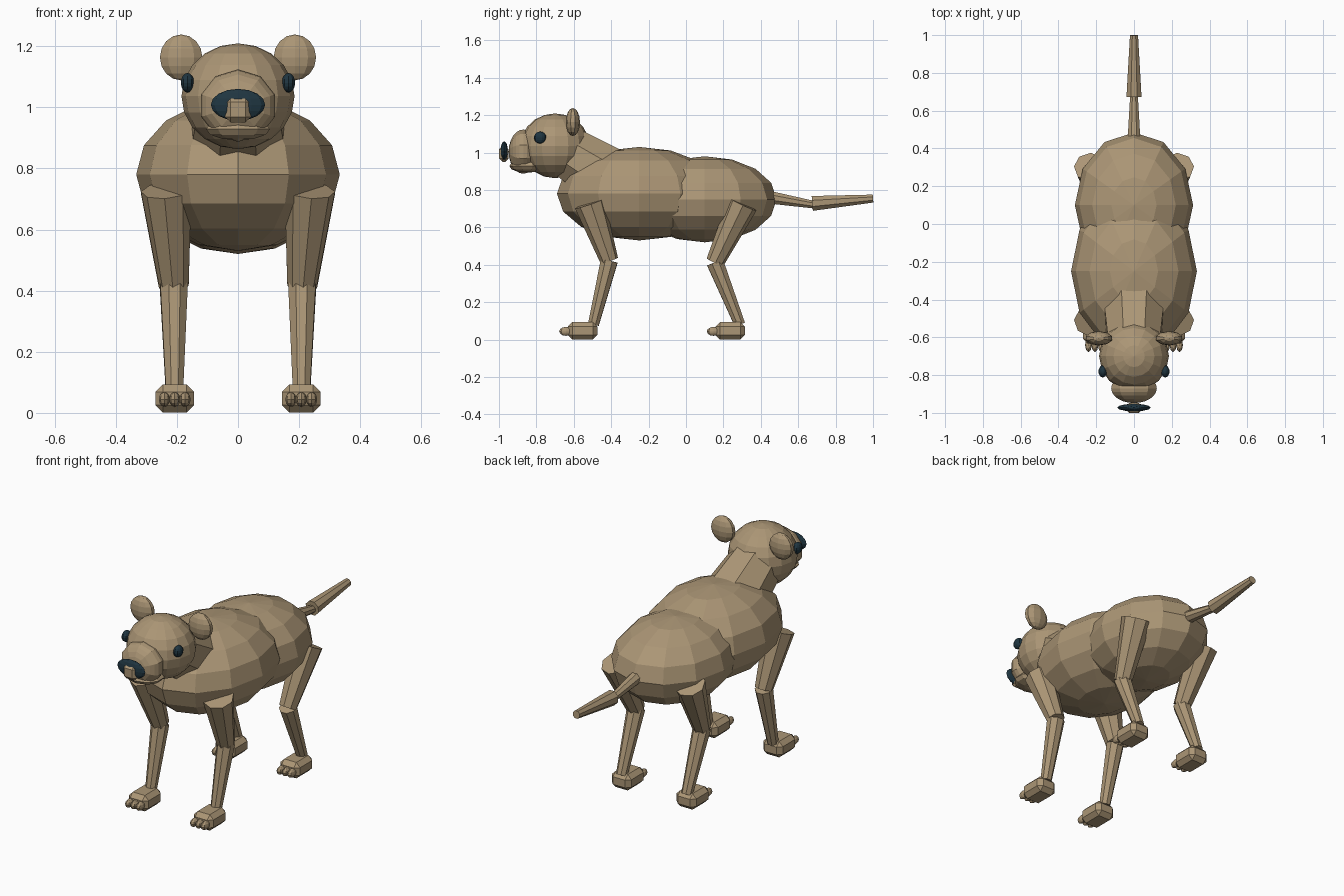
import bpy, bmesh, math
from mathutils import Vector, Matrix

if "Cube" in bpy.data.objects:
    bpy.data.objects.remove(bpy.data.objects["Cube"])


def material(name, rgb):
    m = bpy.data.materials.new(name)
    m.diffuse_color = (*rgb, 1)
    m.use_nodes = True
    m.node_tree.nodes["Principled BSDF"].inputs["Base Color"].default_value = m.diffuse_color
    return m


FUR = material("tan_fur", (0.41, 0.305, 0.18))
DARK = material("dark_blue_black", (0.014, 0.036, 0.052))


def finish(name, bm, mat):
    bmesh.ops.recalc_face_normals(bm, faces=bm.faces)
    me = bpy.data.meshes.new(name)
    bm.to_mesh(me)
    bm.free()
    me.materials.append(mat)
    ob = bpy.data.objects.new(name, me)
    bpy.context.collection.objects.link(ob)
    return ob


def ellipsoid(name, centre, radii, seg=12, rings=8, mat=FUR, tilt=0):
    bm = bmesh.new()
    m = (Matrix.Translation(centre) @ Matrix.Rotation(tilt, 4, 'X')
         @ Matrix.Diagonal((*radii, 1)))
    bmesh.ops.create_uvsphere(bm, u_segments=seg, v_segments=rings, radius=1, matrix=m)
    return finish(name, bm, mat)


def limb(name, a, b, ra, rb, sides=8):
    """Tapered prism from point a to point b."""
    a, b = Vector(a), Vector(b)
    d = b - a
    rot = Vector((0, 0, 1)).rotation_difference(d).to_matrix().to_4x4()
    m = (Matrix.Translation((a + b) / 2) @ rot
         @ Matrix.Rotation(math.pi / sides, 4, 'Z'))
    bm = bmesh.new()
    bmesh.ops.create_cone(bm, cap_ends=True, segments=sides, radius1=ra, radius2=rb,
                          depth=d.length, matrix=m)
    return finish(name, bm, FUR)


def block(name, centre, size, bevel):
    bm = bmesh.new()
    m = Matrix.Translation(centre) @ Matrix.Diagonal((*size, 1))
    bmesh.ops.create_cube(bm, size=1, matrix=m)
    bmesh.ops.bevel(bm, geom=bm.edges[:], offset=bevel, segments=1, affect='EDGES')
    return finish(name, bm, FUR)


# Torso and neck
ellipsoid("chest", (0, -0.25, 0.78), (0.333, 0.44, 0.25))
ellipsoid("hips", (0, 0.10, 0.75), (0.313, 0.385, 0.23))
limb("neck", (0, -0.42, 0.87), (0, -0.66, 1.02), 0.175, 0.145)

# Head
ellipsoid("head", (0, -0.70, 1.036), (0.185, 0.185, 0.173), 16, 10)
ellipsoid("muzzle", (0, -0.87, 1.005), (0.127, 0.118, 0.078), 10, 12, tilt=math.pi / 2).scale = (1, 1, 1)
ellipsoid("jaw", (0, -0.85, 0.928), (0.11, 0.095, 0.036), 10, 6)
ellipsoid("nose", (0, -0.972, 1.008), (0.089, 0.02, 0.052), 12, 8, DARK)
block("muzzle_tip", (0, -0.974, 0.993), (0.085, 0.052, 0.085), 0.018)

# Tail
limb("tail_base", (0, 0.44, 0.762), (0, 0.68, 0.722), 0.037, 0.022)
limb("tail_tip", (0, 0.675, 0.728), (0, 1.0, 0.754), 0.043, 0.023)

for s, side in ((-1, "left"), (1, "right")):
    # Ears and eyes
    ellipsoid(f"ear_{side}", (s * 0.186, -0.605, 1.163), (0.073, 0.038, 0.075), 10, 8)
    ellipsoid(f"eye_{side}", (s * 0.165, -0.78, 1.08), (0.023, 0.033, 0.032), 10, 8, DARK)

    # Legs: hip, knee and ankle as (y, z), then foot centre y
    for leg, hip, knee, ankle, foot in (
            ("front", (-0.515, 0.728), (-0.41, 0.422), (-0.495, 0.08), -0.553),
            ("rear", (0.302, 0.725), (0.155, 0.413), (0.288, 0.08), 0.236)):
        k = (s * 0.21, *knee)
        limb(f"{leg}_upper_leg_{side}", (s * 0.235, *hip), k, 0.083, 0.049)
        limb(f"{leg}_lower_leg_{side}", k, (s * 0.208, *ankle), 0.049, 0.031)
        block(f"{leg}_foot_{side}", (s * 0.207, foot, 0.047), (0.125, 0.158, 0.092), 0.024)
        for i in (-1, 0, 1):
            ellipsoid(f"{leg}_toe_{side}_{i + 2}", (s * 0.207 + i * 0.034, foot - 0.088, 0.044),
                      (0.018, 0.037, 0.024), 8, 6)
